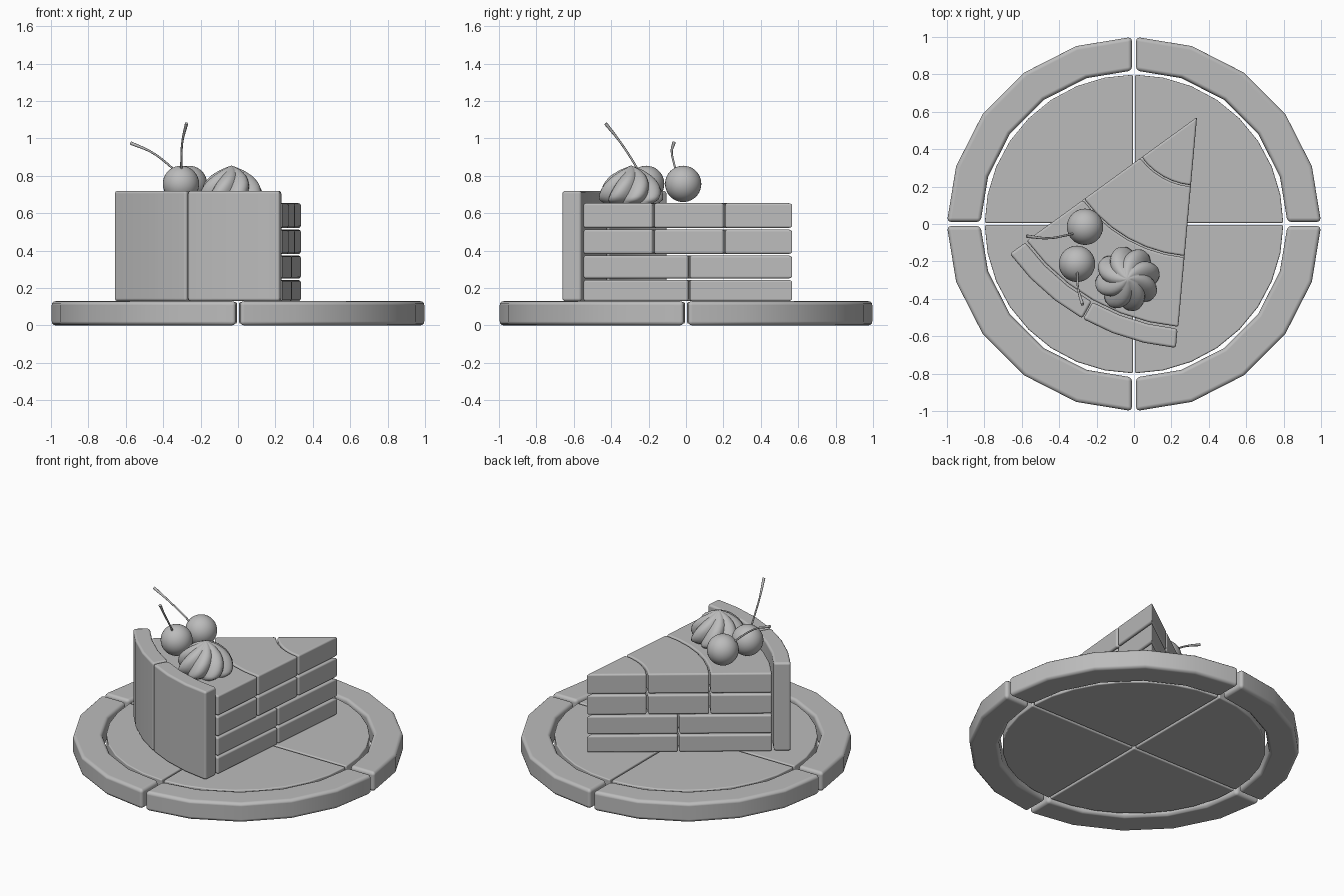
import bpy, bmesh
from math import sin, cos, asin, pi, radians
from mathutils import Vector

if "Cube" in bpy.data.objects:
    bpy.data.objects.remove(bpy.data.objects["Cube"])

grey = bpy.data.materials.new("plain_grey")
grey.use_nodes = True
colour = (0.5, 0.5, 0.5, 1)
grey.diffuse_color = colour
grey.node_tree.nodes["Principled BSDF"].inputs["Base Color"].default_value = colour


def finish(name, bm, angle=35, bevel=0):
    bmesh.ops.recalc_face_normals(bm, faces=bm.faces)
    mesh = bpy.data.meshes.new(name)
    bm.to_mesh(mesh)
    bm.free()
    mesh.materials.append(grey)
    ob = bpy.data.objects.new(name, mesh)
    bpy.context.collection.objects.link(ob)
    bpy.ops.object.select_all(action="DESELECT")
    ob.select_set(True)
    bpy.context.view_layer.objects.active = ob
    if bevel:
        mod = ob.modifiers.new("rounded_edges", "BEVEL")
        mod.width, mod.segments = bevel, 3
        mod.limit_method, mod.angle_limit = "ANGLE", radians(40)
        mod.harden_normals = True
    bpy.ops.object.shade_smooth_by_angle(angle=radians(angle))
    return ob


def sector(name, centre, r0, r1, a0, a1, z0, z1, segs, gap=0, bevel=0.012):
    """Extruded ring sector or wedge, pulled in by gap along its two straight sides."""
    def arc(r):
        off = asin(gap / r)
        pts = []
        for i in range(segs + 1):
            a = a0 + (a1 - a0) * i / segs
            a = min(max(a, a0 + off), a1 - off)
            pts.append((r * cos(a), r * sin(a)))
        return pts
    mid, half = (a0 + a1) / 2, (a1 - a0) / 2
    if r0:
        inner = arc(r0)[::-1]
    else:
        d = gap / sin(half)
        inner = [(d * cos(mid), d * sin(mid))]
    bm = bmesh.new()
    verts = [bm.verts.new((centre[0] + x, centre[1] + y, z0)) for x, y in arc(r1) + inner]
    face = bm.faces.new(verts)
    top = bmesh.ops.extrude_face_region(bm, geom=[face])["geom"]
    bmesh.ops.translate(bm, vec=(0, 0, z1 - z0),
                        verts=[v for v in top if isinstance(v, bmesh.types.BMVert)])
    return finish(name, bm, 35, bevel)


# Plate: four rim pieces and four base pieces
for q in range(4):
    a = q * pi / 2
    sector(f"plate_rim_{q + 1}", (0, 0), 0.82, 1, a, a + pi / 2, 0, 0.13, 5, 0.011, 0.022)
    sector(f"plate_base_{q + 1}", (0, 0), 0, 0.798, a, a + pi / 2, 0.01, 0.125, 8, 0.006, 0.008)

# Cake slice: layers split along arcs around the tip
tip = (0.337, 0.572)
start, end = radians(216), radians(264.9)
lower, upper = [0, 0.56, 1.13], [0, 0.37, 0.75, 1.13]
layers = [(0.13, 0.243, lower), (0.251, 0.374, lower), (0.382, 0.513, upper), (0.521, 0.654, upper)]
for n, (z0, z1, cuts) in enumerate(layers):
    for k in range(len(cuts) - 1):
        r0 = cuts[k] + 0.004 if k else 0
        sector(f"cake_layer_{n + 1}_piece_{k + 1}", tip, r0, cuts[k + 1] - 0.004,
               start, end, z0, z1, 6)

# Outer icing wall in two halves
middle = (start + end) / 2
for side, a0, a1 in (("right", start, middle), ("left", middle, end)):
    sector(f"icing_wall_{side}", tip, 1.137, 1.24, a0, a1, 0.13, 0.72, 3, 0.003, 0.015)


# Cherries and their stems
def cherry(name, centre, path):
    bm = bmesh.new()
    bmesh.ops.create_uvsphere(bm, u_segments=32, v_segments=20, radius=0.097)
    bmesh.ops.translate(bm, vec=centre, verts=bm.verts)
    finish(name, bm, 60)
    curve = bpy.data.curves.new(name + "_stem", "CURVE")
    curve.dimensions = "3D"
    curve.bevel_depth, curve.bevel_resolution, curve.use_fill_caps = 0.007, 2, True
    spline = curve.splines.new("BEZIER")
    spline.bezier_points.add(len(path) - 1)
    for i, (p, co) in enumerate(zip(spline.bezier_points, path)):
        p.co = co
        p.handle_left_type = p.handle_right_type = "AUTO"
        p.radius = 0.8 + 0.5 * (i == len(path) - 1)
    curve.materials.append(grey)
    bpy.context.collection.objects.link(bpy.data.objects.new(name + "_stem", curve))


cherry("back_cherry", (-0.262, -0.015, 0.757),
       [(-0.32, -0.05, 0.81), (-0.37, -0.062, 0.858), (-0.46, -0.076, 0.925), (-0.575, -0.065, 0.976)])
cherry("front_cherry", (-0.305, -0.213, 0.757),
       [(-0.303, -0.25, 0.82), (-0.303, -0.285, 0.88), (-0.297, -0.355, 0.985), (-0.275, -0.43, 1.08)])

# Whipped cream: twisted lobed dome
bm = bmesh.new()
lobes, steps, rows = 8, 64, 14
profile = [Vector(p) for p in ((0.14, 0.652), (0.168, 0.675), (0.168, 0.71), (0.15, 0.755),
                               (0.115, 0.795), (0.065, 0.828), (0.022, 0.847))]
rings = []
for j in range(rows):
    f = j / (rows - 1) * (len(profile) - 1)
    k = min(int(f), len(profile) - 2)
    r, z = profile[k].lerp(profile[k + 1], f - k)
    twist = 0.9 * j / (rows - 1)
    ring = []
    for i in range(steps):
        a = 2 * pi * i / steps
        rr = r * (0.84 + 0.2 * abs(cos(lobes * a / 2)))
        ring.append(bm.verts.new((-0.035 + rr * cos(a + twist), -0.293 + rr * sin(a + twist), z)))
    rings.append(ring)
for low, high in zip(rings, rings[1:]):
    for i in range(steps):
        m = (i + 1) % steps
        bm.faces.new((low[i], low[m], high[m], high[i]))
bm.faces.new(rings[0])
peak = bm.verts.new((-0.035, -0.293, 0.855))
for i in range(steps):
    bm.faces.new((rings[-1][i], rings[-1][(i + 1) % steps], peak))
finish("whipped_cream", bm, 50)
